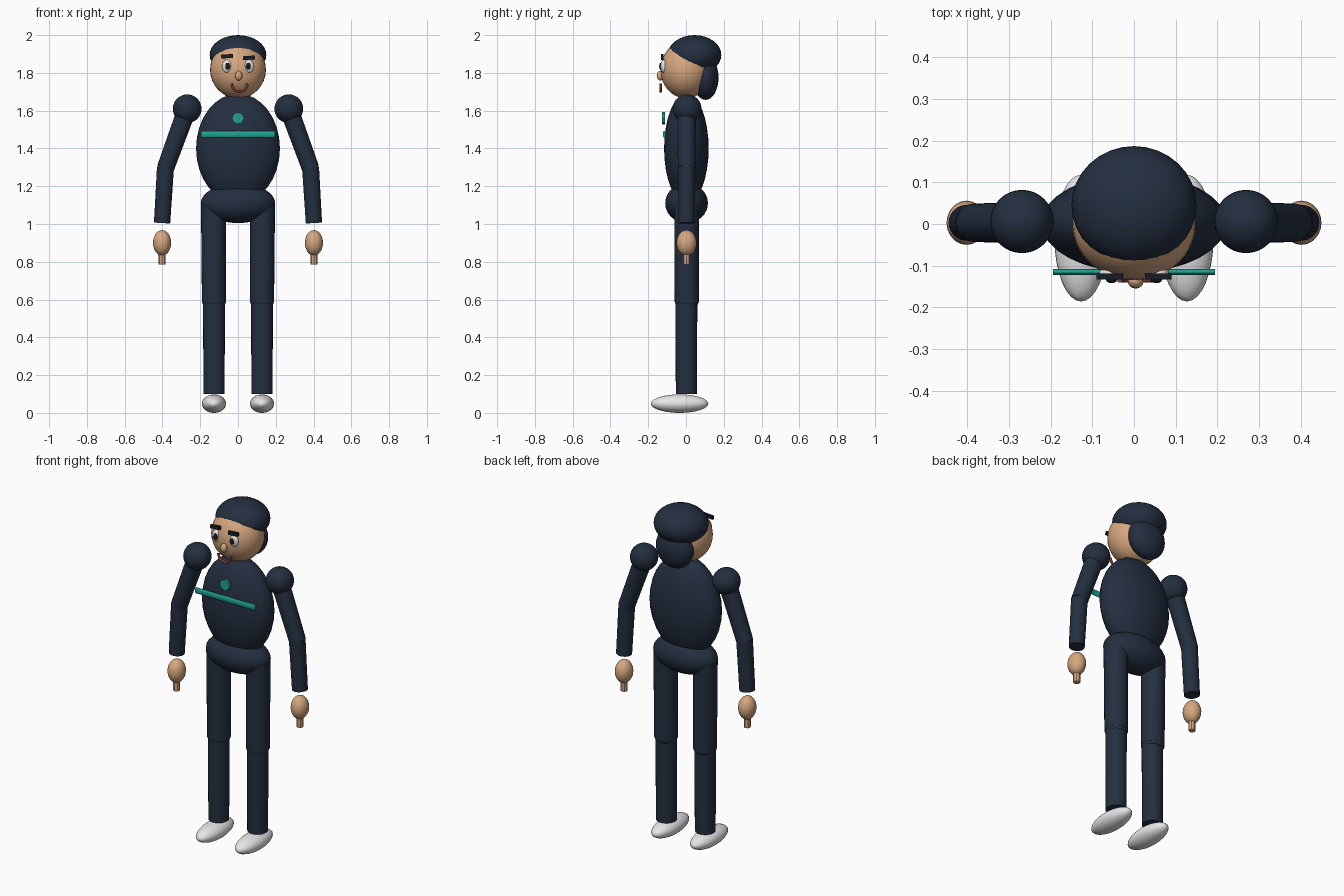
import bpy
import math
from mathutils import Vector

cube = bpy.data.objects.get("Cube")
if cube:
    bpy.data.objects.remove(cube)


def material(name, r, g, b):
    m = bpy.data.materials.new(name)
    m.use_nodes = True
    m.diffuse_color = (r, g, b, 1)
    m.node_tree.nodes["Principled BSDF"].inputs["Base Color"].default_value = (r, g, b, 1)
    return m


navy = material("navy cloth", 0.017, 0.028, 0.05)
dark = material("dark brow", 0.008, 0.011, 0.018)
skin = material("skin", 0.68, 0.39, 0.21)
teal = material("teal trim", 0.015, 0.36, 0.28)
white = material("white", 0.8, 0.8, 0.8)
lip = material("lip red", 0.22, 0.05, 0.04)


def finish(name, mat):
    ob = bpy.context.object
    ob.name = name
    ob.data.materials.clear()
    ob.data.materials.append(mat)
    bpy.ops.object.shade_smooth_by_angle(angle=math.radians(40))
    return ob


def ellipsoid(name, loc, radii, mat, segments=32):
    bpy.ops.mesh.primitive_uv_sphere_add(segments=segments, ring_count=segments // 2, location=loc)
    bpy.context.object.scale = radii
    bpy.ops.object.transform_apply(location=False, rotation=False)
    return finish(name, mat)


def limb(name, start, end, r_start, r_end, mat, sides=24):
    a, b = Vector(start), Vector(end)
    bpy.ops.mesh.primitive_cone_add(vertices=sides, radius1=r_start, radius2=r_end,
                                    depth=(b - a).length, location=(a + b) / 2)
    ob = bpy.context.object
    ob.rotation_euler = (b - a).to_track_quat("Z", "Y").to_euler()
    return finish(name, mat)


def box(name, loc, size, tilt, mat):
    bpy.ops.mesh.primitive_cube_add(size=1, location=loc, rotation=(0, tilt, 0))
    bpy.context.object.scale = size
    return finish(name, mat)


# Body and head
ellipsoid("torso", (0, 0.002, 1.4), (0.222, 0.118, 0.29), navy)
ellipsoid("pelvis", (0, 0.003, 1.11), (0.197, 0.113, 0.105), navy)
ellipsoid("head", (0, 0, 1.817), (0.148, 0.135, 0.152), skin)
ellipsoid("hair_cap", (0, 0.045, 1.895), (0.15, 0.142, 0.105), navy)
ellipsoid("hair_back", (0, 0.104, 1.775), (0.115, 0.068, 0.118), navy)
ellipsoid("nose", (0.004, -0.137, 1.785), (0.019, 0.018, 0.026), skin, 16)

# Chest trim
bar = limb("chest_bar", (-0.195, -0.115, 1.475), (0.195, -0.115, 1.475), 0.018, 0.018, teal, 16)
for v in bar.data.vertices:
    # flatten whichever local axis points forward
    world = bar.rotation_euler.to_matrix() @ v.co
    world.y *= 0.4
    v.co = bar.rotation_euler.to_matrix().inverted() @ world
limb("chest_badge", (0, -0.11, 1.56), (0, -0.126, 1.56), 0.032, 0.032, teal, 8)

# Smile: a bent tube
curve = bpy.data.curves.new("mouth", "CURVE")
curve.dimensions = "3D"
curve.bevel_depth = 0.007
curve.bevel_resolution = 2
curve.use_fill_caps = True
spline = curve.splines.new("POLY")
steps = 12
spline.points.add(steps)
for i, p in enumerate(spline.points):
    a = math.pi * (1 + i / steps)
    p.co = (0.008 + 0.042 * math.cos(a), -0.134, 1.743 + 0.042 * math.sin(a), 1)
curve.materials.append(lip)
bpy.context.collection.objects.link(bpy.data.objects.new("mouth", curve))

# Paired parts
for side, s in (("left", 1), ("right", -1)):
    ellipsoid(side + "_eye", (s * 0.058, -0.118, 1.835), (0.026, 0.017, 0.035), white, 20)
    ellipsoid(side + "_pupil", (s * 0.054, -0.134, 1.835), (0.013, 0.008, 0.018), dark, 16)
    box(side + "_brow", (s * 0.058, -0.126, 1.884 - s * 0.004), (0.062, 0.014, 0.02),
        math.radians(-4), dark)

    ellipsoid(side + "_shoulder", (s * 0.269, 0.006, 1.61), (0.076, 0.076, 0.076), navy)
    limb(side + "_upper_arm", (s * 0.269, 0.003, 1.61), (s * 0.384, 0.003, 1.295), 0.05, 0.046, navy)
    ellipsoid(side + "_elbow", (s * 0.384, 0.003, 1.297), (0.044, 0.044, 0.03), navy, 24)
    limb(side + "_forearm", (s * 0.384, 0.003, 1.3), (s * 0.402, 0.003, 1.005), 0.045, 0.043, navy)
    ellipsoid(side + "_hand", (s * 0.402, 0.003, 0.9), (0.048, 0.053, 0.068), skin, 24)
    limb(side + "_finger", (s * 0.402, 0.003, 0.87), (s * 0.402, 0.003, 0.785), 0.019, 0.019, skin, 8)

    limb(side + "_thigh", (s * 0.13, 0.004, 1.1), (s * 0.127, 0.004, 0.588), 0.066, 0.064, navy)
    ellipsoid(side + "_knee", (s * 0.127, 0.004, 0.588), (0.063, 0.063, 0.036), navy, 24)
    limb(side + "_shin", (s * 0.127, 0.002, 0.59), (s * 0.127, 0.002, 0.1), 0.058, 0.056, navy)
    ellipsoid(side + "_shoe", (s * 0.127, -0.034, 0.049), (0.064, 0.152, 0.049), white)
